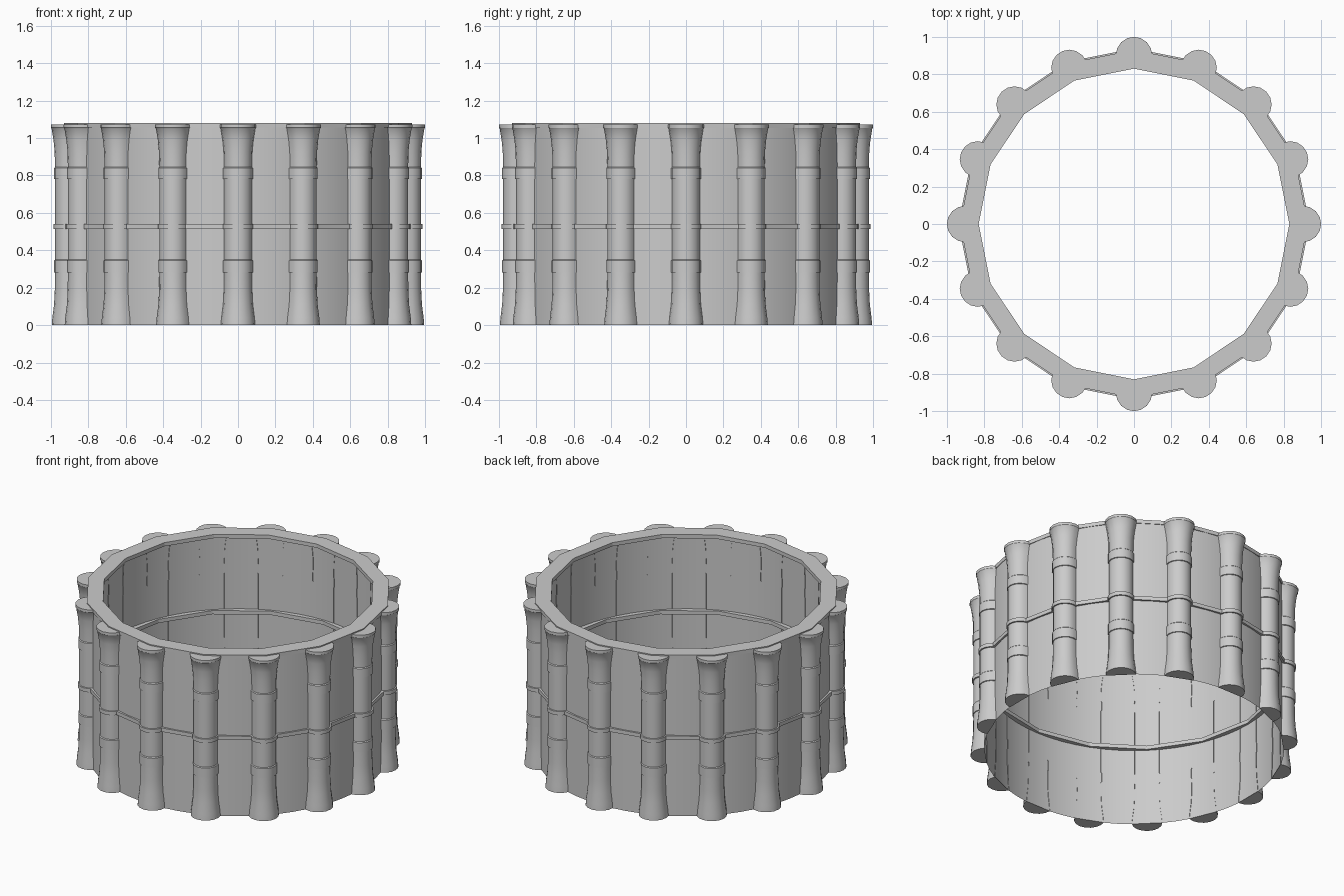
import bpy, bmesh
from math import pi, sin, cos, radians

if "Cube" in bpy.data.objects:
    bpy.data.objects.remove(bpy.data.objects["Cube"])

SIDES = 16


def make_mesh(name, bm, smooth=None):
    bmesh.ops.recalc_face_normals(bm, faces=bm.faces)
    mesh = bpy.data.meshes.new(name)
    bm.to_mesh(mesh)
    bm.free()
    if smooth:
        for p in mesh.polygons:
            p.use_smooth = True
        mesh.set_sharp_from_angle(angle=radians(smooth))
    return mesh


def add(name, mesh, angle=0):
    ob = bpy.data.objects.new(name, mesh)
    ob.rotation_euler.z = angle
    bpy.context.collection.objects.link(ob)
    return ob


def revolve(profile, n, closed):
    bm = bmesh.new()
    rings = [[bm.verts.new((r * cos(2 * pi * i / n), r * sin(2 * pi * i / n), z))
              for i in range(n)] for r, z in profile]
    pairs = list(zip(rings, rings[1:]))
    if closed:
        pairs.append((rings[-1], rings[0]))
    for a, b in pairs:
        for i in range(n):
            j = (i + 1) % n
            bm.faces.new((a[i], a[j], b[j], b[i]))
    return bm


# round open wall
wall = revolve([(0.91, 0), (0.91, 1.065)], 64, False)
for f in wall.faces:
    if f.calc_center_median().xy.dot(f.normal.xy) < 0:
        f.normal_flip()
add("wall", make_mesh("wall", wall, 30))

# sixteen-sided top rim and thin middle band
for name, r0, r1, z0, z1 in (("top_rim", 0.83, 0.93, 1.055, 1.08),
                             ("middle_band", 0.897, 0.938, 0.515, 0.54)):
    add(name, make_mesh(name, revolve([(r0, z0), (r1, z0), (r1, z1), (r0, z1)], SIDES, True)))

# half-round jointed column, repeated around the wall
profile = [(0.092, 0), (0.089, 0.04), (0.08, 0.11), (0.076, 0.19), (0.075, 0.28),
           (0.080, 0.282), (0.080, 0.345), (0.075, 0.35), (0.075, 0.514),
           (0.083, 0.515), (0.083, 0.54), (0.075, 0.541), (0.075, 0.78),
           (0.080, 0.782), (0.080, 0.84), (0.075, 0.845), (0.077, 0.93),
           (0.083, 0.99), (0.093, 1.05), (0.097, 1.055), (0.097, 1.073)]
STEPS = 8
bm = bmesh.new()
rows = [[bm.verts.new((0.903 + r * sin(pi * i / STEPS), -r * cos(pi * i / STEPS), z))
         for i in range(STEPS + 1)] for r, z in profile]
for a, b in zip(rows, rows[1:]):
    for i in range(STEPS):
        bm.faces.new((a[i], a[i + 1], b[i + 1], b[i]))
bm.faces.new(rows[0][::-1])
bm.faces.new(rows[-1])
column = make_mesh("column", bm, 30)
for k in range(SIDES):
    add(f"column_{k + 1}", column, 2 * pi * k / SIDES)
